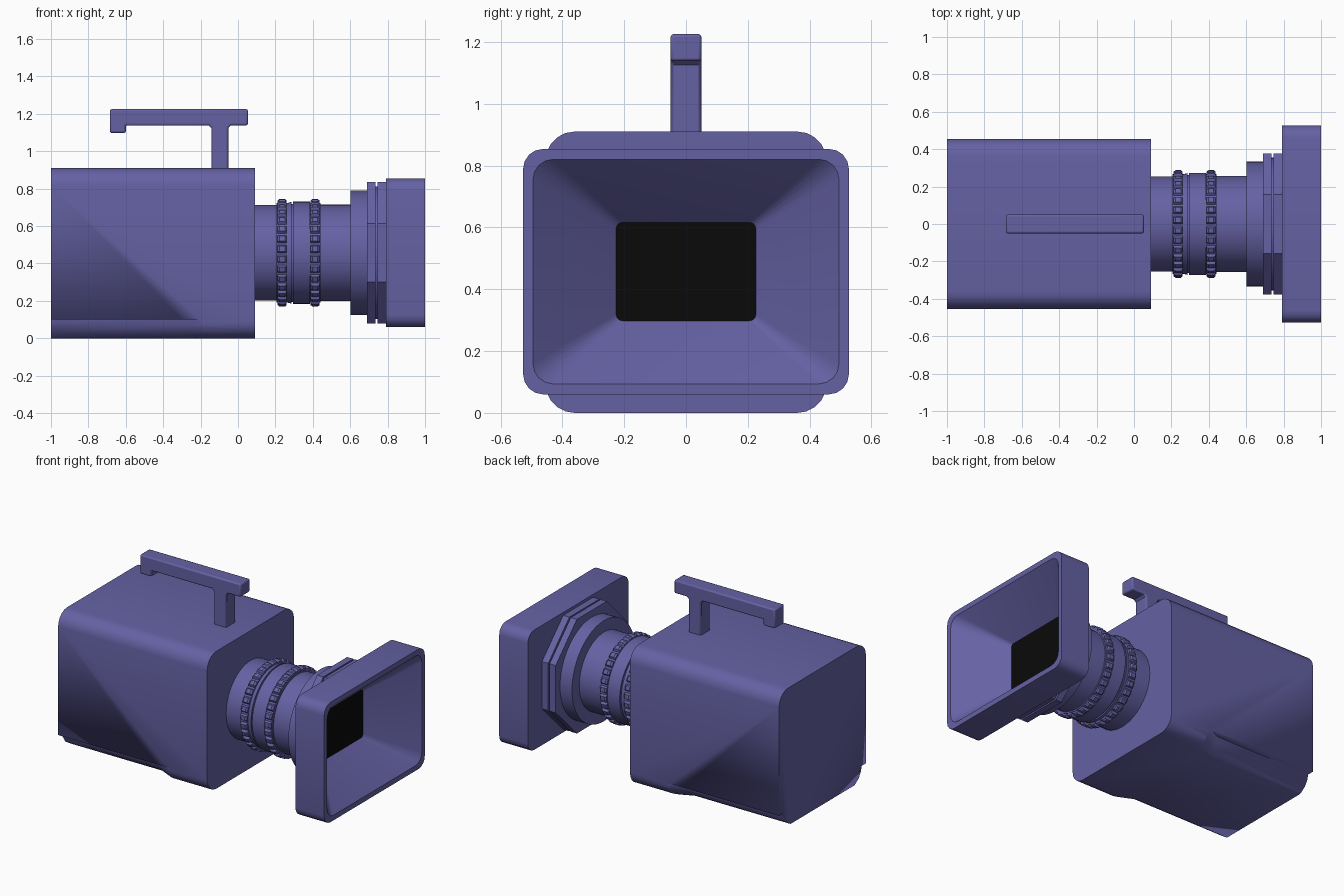
import bpy, bmesh, math

if "Cube" in bpy.data.objects:
    bpy.data.objects.remove(bpy.data.objects["Cube"])

CZ = 0.457  # height of the lens axis


def material(name, rgb):
    m = bpy.data.materials.new(name)
    m.diffuse_color = (*rgb, 1)
    m.use_nodes = True
    m.node_tree.nodes["Principled BSDF"].inputs["Base Color"].default_value = m.diffuse_color
    return m


PURPLE = material("purple", (0.13, 0.12, 0.37))
BLACK = material("black", (0.003, 0.003, 0.003))


def loft(name, loops, start=True, end=True, closed=False, mat=PURPLE, angle=35):
    """Skin a list of equal-length point loops."""
    bm = bmesh.new()
    rings = [[bm.verts.new(p) for p in loop] for loop in loops]
    pairs = list(zip(rings, rings[1:]))
    if closed:
        pairs.append((rings[-1], rings[0]))
        start = end = False
    n = len(rings[0])
    for a, b in pairs:
        for i in range(n):
            j = (i + 1) % n
            bm.faces.new((a[i], a[j], b[j], b[i]))
    if start:
        bm.faces.new(rings[0][::-1])
    if end:
        bm.faces.new(rings[-1])
    bmesh.ops.recalc_face_normals(bm, faces=bm.faces)
    me = bpy.data.meshes.new(name)
    bm.to_mesh(me)
    bm.free()
    me.materials.append(mat)
    ob = bpy.data.objects.new(name, me)
    bpy.context.collection.objects.link(ob)
    bpy.ops.object.select_all(action='DESELECT')
    ob.select_set(True)
    bpy.context.view_layer.objects.active = ob
    bpy.ops.object.shade_smooth_by_angle(angle=math.radians(angle))
    return ob


def rrect(x, hy, hz, r, cz=CZ, seg=4):
    """Rounded rectangle across the x axis."""
    pts = []
    for k, (sy, sz) in enumerate([(1, 1), (-1, 1), (-1, -1), (1, -1)]):
        for i in range(seg + 1):
            a = math.pi / 2 * (k + i / seg)
            pts.append((x, sy * (hy - r) + r * math.cos(a), cz + sz * (hz - r) + r * math.sin(a)))
    return pts


def circle(x, r, n=64, phase=0.0):
    return [(x, r * math.cos(phase + 2 * math.pi * i / n),
             CZ + r * math.sin(phase + 2 * math.pi * i / n)) for i in range(n)]


def gear(x, r0, r1, teeth=32):
    pts = []
    for t in range(teeth):
        for f, r in ((0.0, r0), (0.22, r0), (0.36, r1), (0.86, r1)):
            a = 2 * math.pi * (t + f) / teeth
            pts.append((x, r * math.cos(a), CZ + r * math.sin(a)))
    return pts


# Camera body with a scooped recess along both lower sides
body = loft("body", [rrect(-1, 0.455, 0.455, 0.095, 0.455, 5),
                     rrect(0.092, 0.455, 0.455, 0.095, 0.455, 5)])
scoop = [(0.6, 0.1), (0.41, 0.1), (0.402, 0.065), (0.38, 0.03), (0.345, 0.006), (0.3, -0.02), (0.6, -0.02)]
for side, s in (("left", 1), ("right", -1)):
    cutter = loft("recess_cutter_" + side,
                  [[(x, s * (y + off), z) for y, z in scoop]
                   for x, off in ((-1.1, 0), (-0.3, 0), (-0.16, 0.065))])
    mod = body.modifiers.new("recess_" + side, 'BOOLEAN')
    mod.operation = 'DIFFERENCE'
    mod.solver = 'EXACT'
    mod.object = cutter
    cutter.hide_render = True
    cutter.hide_set(True)

# Lens barrel as a stepped turned profile, open at the hood end
barrel = [(0.08, 0.255), (0.205, 0.255), (0.205, 0.266), (0.265, 0.266), (0.285, 0.272),
          (0.285, 0.262), (0.295, 0.262), (0.295, 0.273), (0.385, 0.273), (0.385, 0.266),
          (0.44, 0.266), (0.44, 0.257), (0.602, 0.257), (0.602, 0.333), (0.69, 0.333),
          (0.69, 0.355), (0.785, 0.355)]
loft("lens_barrel", [circle(x, r) for x, r in barrel], end=False)

# Ribbed grip rings
for name, x in (("focus_ring", 0.212), ("zoom_ring", 0.388)):
    loft(name, [gear(x, 0.262, 0.262), gear(x, 0.272, 0.28), gear(x + 0.01, 0.272, 0.288),
                gear(x + 0.038, 0.272, 0.288), gear(x + 0.048, 0.272, 0.28),
                gear(x + 0.048, 0.262, 0.262)], start=False, end=False, angle=25)

# Two octagonal flange plates
R8 = 0.378 / math.cos(math.pi / 8)
for name, x0, x1 in (("rear_flange", 0.69, 0.735), ("front_flange", 0.745, 0.792)):
    loft(name, [circle(x, r, 8, math.pi / 8) for x, r in
                ((x0, 0.34), (x0, R8), (x1, R8), (x1, 0.34))], closed=True)

# Hood with a tapering funnel inside
loft("lens_hood", [rrect(0.79, 0.28, 0.19, 0.03), rrect(0.79, 0.527, 0.397, 0.065),
                   rrect(1.0, 0.527, 0.397, 0.065), rrect(1.0, 0.495, 0.363, 0.065),
                   rrect(0.755, 0.225, 0.158, 0.02)], start=False, end=False)
loft("lens_glass", [rrect(0.75, 0.226, 0.159, 0.02), rrect(0.757, 0.226, 0.159, 0.02)], mat=BLACK)

# Carry handle: side profile of bar, rear lip and post, extruded across y
profile = [(-0.685, 1.098), (-0.6, 1.098), (-0.6, 1.138), (-0.157, 1.138), (-0.143, 1.125),
           (-0.143, 0.9), (-0.052, 0.9), (-0.052, 1.125), (-0.038, 1.138), (0.053, 1.138),
           (0.053, 1.225), (-0.685, 1.225)]
handle = loft("handle", [[(x, y, z) for x, z in profile] for y in (-0.05, 0.05)])
bev = handle.modifiers.new("soft_edges", 'BEVEL')
bev.width = 0.009
bev.segments = 2
bev.limit_method = 'ANGLE'
bev.angle_limit = math.radians(50)
